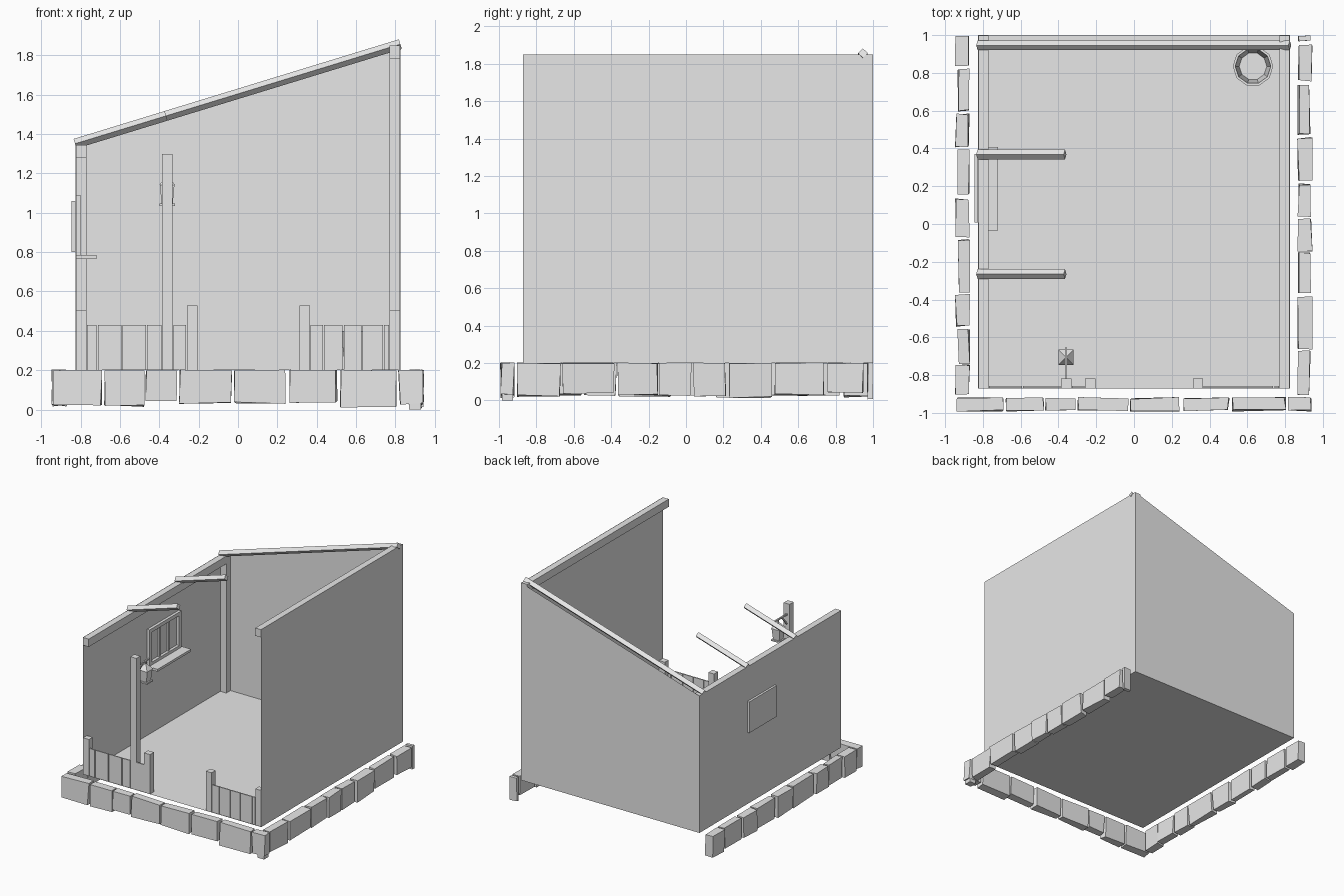
import bpy, bmesh, math, random
from mathutils import Matrix, Vector

if "Cube" in bpy.data.objects:
    bpy.data.objects.remove(bpy.data.objects["Cube"])

random.seed(4)
grey = bpy.data.materials.new("plain_grey")
grey.diffuse_color = (0.8, 0.8, 0.8, 1)
grey.use_nodes = True
grey.node_tree.nodes["Principled BSDF"].inputs["Base Color"].default_value = grey.diffuse_color


def add_object(name, bm):
    mesh = bpy.data.meshes.new(name)
    bm.to_mesh(mesh)
    bm.free()
    mesh.materials.append(grey)
    obj = bpy.data.objects.new(name, mesh)
    bpy.context.collection.objects.link(obj)
    return obj


def panel(name, points):
    bm = bmesh.new()
    bm.faces.new([bm.verts.new(p) for p in points])
    return add_object(name, bm)


def box(name, x, y, z, jitter=0.0):
    """Box from (min, max) ranges; jitter makes it a rough block."""
    bm = bmesh.new()
    bmesh.ops.create_cube(bm, size=1)
    for v in bm.verts:
        top = v.co.z > 0
        v.co = [r[0] if c < 0 else r[1] for c, r in zip(v.co, (x, y, z))]
        if jitter:
            v.co.x += random.uniform(-jitter, jitter)
            v.co.y += random.uniform(-jitter, jitter)
            v.co.z += random.uniform(-jitter, 0) if top else random.uniform(-jitter, jitter)
    return add_object(name, bm)


def bar(name, a, b, width, roll=0.0):
    """Square bar between two points."""
    a, b = Vector(a), Vector(b)
    d = b - a
    bm = bmesh.new()
    bmesh.ops.create_cube(bm, size=1)
    bm.transform(Matrix.Translation((a + b) / 2) @ d.to_track_quat('X', 'Z').to_matrix().to_4x4()
                 @ Matrix.Rotation(roll, 4, 'X') @ Matrix.Diagonal((d.length, width, width, 1)))
    return add_object(name, bm)


def frustum(name, center, z0, z1, r0, r1, sides, turn=0.0):
    bm = bmesh.new()
    bmesh.ops.create_cone(bm, cap_ends=True, segments=sides, radius1=r0, radius2=r1, depth=z1 - z0)
    bm.transform(Matrix.Translation((*center, (z0 + z1) / 2)) @ Matrix.Rotation(turn, 4, 'Z'))
    return add_object(name, bm)


# Floor and three thin walls under a sloping roof line
X, Y0, Y1, F = 0.825, -0.872, 1.0, 0.2
LOW, HIGH = 1.345, 1.85
panel("floor", [(-X, Y0, F), (X, Y0, F), (X, Y1, F), (-X, Y1, F)])
panel("left_wall", [(-X, Y0, F), (-X, Y0, LOW), (-X, Y1, LOW), (-X, Y1, F)])
panel("right_wall", [(X, Y0, F), (X, Y1, F), (X, Y1, HIGH), (X, Y0, HIGH)])
panel("back_wall", [(-X, Y1, F), (-X, Y1, LOW), (X, Y1, HIGH), (X, Y1, F)])

# Wall plates and back corner posts
e = 0.002
for side, s, top in (("left", -1, LOW), ("right", 1, HIGH)):
    xr = sorted((s * 0.77, s * (X - e)))
    box(side + "_wall_plate", xr, (Y0, Y1 - e), (top - 0.065, top))
    box(side + "_back_post", xr, (0.945, Y1 - e), (F, top - 0.06))
    box(side + "_front_post", xr, (Y0 + e, -0.82), (F, 0.505))

# Sloping rafters, turned on edge
slope = (HIGH - LOW) / (2 * X)
for name, y, x1 in (("back_rafter", 0.946, 0.825), ("middle_rafter", 0.368, -0.365),
                    ("front_rafter", -0.265, -0.365)):
    z0 = LOW + 0.006
    bar(name, (-0.828, y, z0), (x1, y, z0 + slope * (x1 + 0.828)), 0.036, math.pi / 4)

# Front fence: posts and thin planks
for name, x0, x1, h in (("tall_post", -0.387, -0.332, 1.3), ("left_gate_post", -0.26, -0.205, 0.53),
                        ("right_gate_post", 0.313, 0.365, 0.53)):
    box(name, (x0, x1), (-0.87, -0.817), (F, h))
for edges in ((-0.77, -0.715, -0.59, -0.465, -0.387), (-0.332, -0.26),
              (0.365, 0.435, 0.535, 0.63, 0.74, 0.77)):
    for a, b in zip(edges, edges[1:]):
        box("fence_plank", (a + 0.003, b - 0.003), (-0.868, -0.858), (F, 0.43))

# Window: frame, mullions, sill and outside pane
wy0, wy1, wz0, wz1, wx = -0.025, 0.395, 0.785, 1.09, (-0.823, -0.8)
box("window_frame_top", wx, (wy0, wy1), (wz1 - 0.03, wz1))
box("window_frame_bottom", wx, (wy0, wy1), (wz0, wz0 + 0.025))
for y in (wy0, wy1 - 0.03):
    box("window_frame_side", wx, (y, y + 0.03), (wz0, wz1))
for t in (1 / 3, 2 / 3):
    y = wy0 + 0.03 + t * (wy1 - wy0 - 0.06)
    box("window_mullion", (-0.823, -0.81), (y - 0.008, y + 0.008), (wz0, wz1))
box("window_sill", (-0.823, -0.72), (-0.035, 0.408), (0.766, 0.786))
box("outside_pane", (-0.845, -0.827), (0.008, 0.37), (0.8, 1.06))

# Lantern hanging from an arm on the tall post
lx, ly = -0.36, -0.705
bar("lantern_arm", (lx, -0.82, 1.21), (lx, -0.655, 1.21), 0.012)
bar("lantern_brace", (lx, -0.818, 1.13), (lx, -0.75, 1.208), 0.01)
bar("lantern_hook", (lx, ly, 1.17), (lx, ly, 1.21), 0.008)
frustum("lantern_roof", (lx, ly), 1.14, 1.185, 0.058, 0.008, 4, math.pi / 4)
frustum("lantern_body", (lx, ly), 1.045, 1.14, 0.04, 0.052, 4, math.pi / 4)
frustum("lantern_base", (lx, ly), 1.035, 1.047, 0.056, 0.056, 4, math.pi / 4)

# Open bucket in the back right corner: outer and inner profile revolved
bm = bmesh.new()
rings = []
for r, z in ((0.085, F + 0.002), (0.107, 0.4), (0.094, 0.4), (0.073, F + 0.015)):
    rings.append([bm.verts.new((0.63 + r * math.cos(i * math.tau / 10), 0.835 + r * math.sin(i * math.tau / 10), z))
                  for i in range(10)])
for lo, hi in zip(rings, rings[1:]):
    for i in range(10):
        j = (i + 1) % 10
        bm.faces.new((lo[i], lo[j], hi[j], hi[i]))
bm.faces.new(rings[0][::-1])
bm.faces.new(rings[-1])
add_object("bucket", bm)

# Rough stone border: (start, end, bottom) along each row
front = ((-0.935, -0.695, .025), (-0.68, -0.48, .018), (-0.465, -0.31, .045), (-0.295, -0.035, .035),
         (-0.015, 0.24, .035), (0.265, 0.5, .04), (0.52, 0.8, .015), (0.82, 0.935, .03))
right = ((-0.905, -0.675, .025), (-0.66, -0.385, .04), (-0.365, -0.155, .03), (-0.14, 0.025, .03),
         (0.04, 0.21, .02), (0.23, 0.455, .015), (0.475, 0.74, .03), (0.76, 0.945, .04), (0.97, 0.996, .008))
left = ((-0.905, -0.75, .02), (-0.74, -0.56, .03), (-0.54, -0.375, .03), (-0.36, -0.085, .025),
        (-0.065, 0.13, .03), (0.16, 0.39, .02), (0.41, 0.58, .03), (0.6, 0.82, .025), (0.84, 0.996, .02))
j = 0.006
for a, b, z in front:
    box("front_stone", (a, b), (-0.988, -0.922), (z, 0.203), j)
for i, (a, b, z) in enumerate(right):
    box("right_stone", (0.87, 0.932 + 0.008 * (i % 2)), (a, b), (z, 0.203), min(j, (b - a) * 0.12))
for i, (a, b, z) in enumerate(left):
    box("left_stone", (-0.942 + 0.012 * (i % 2), -0.873), (a, b), (z, 0.203), j)
# Foot of the corner stone reaching the ground
box("corner_stone_foot", (0.87, 0.93), (-0.985, -0.925), (0.0, 0.04))
